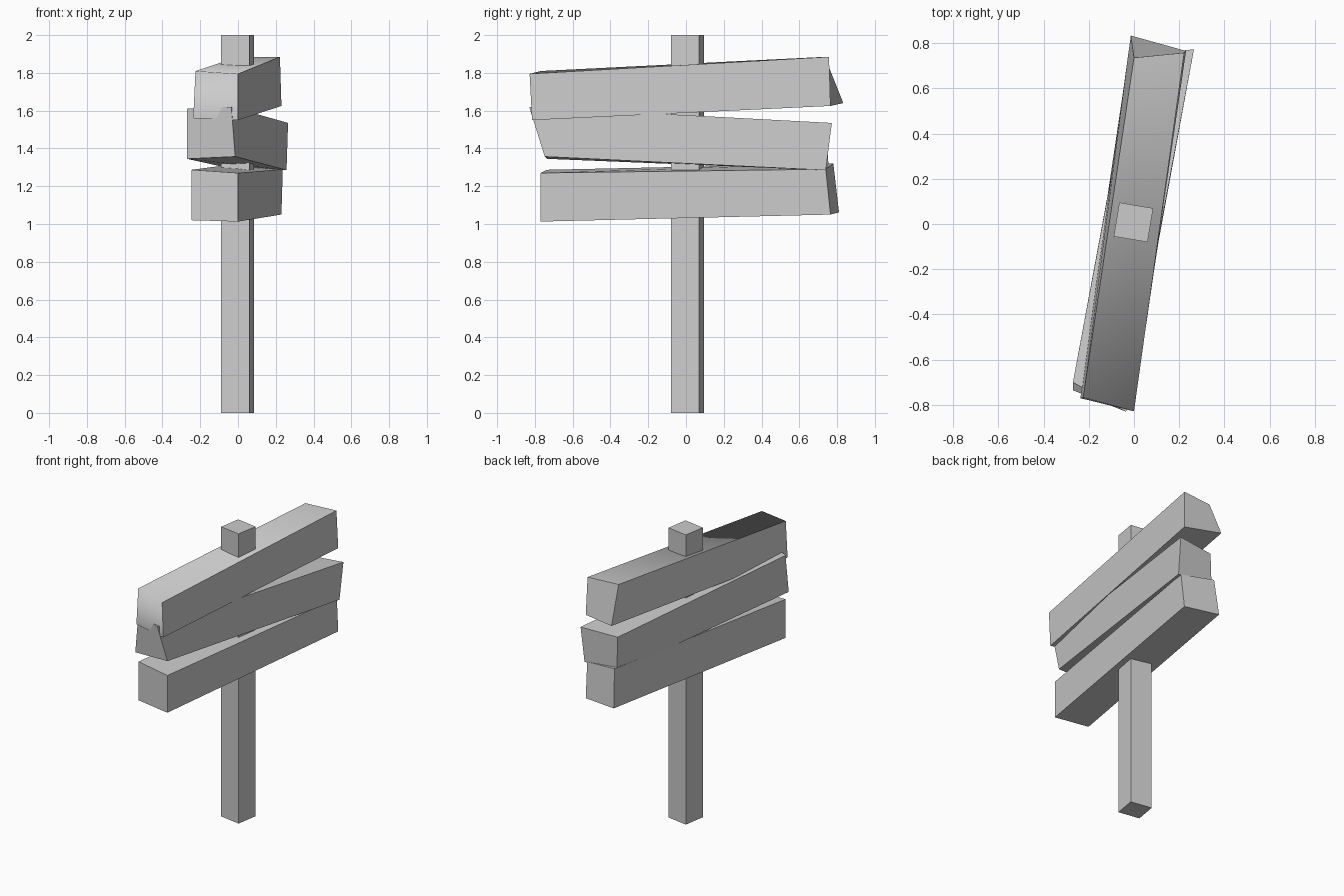
import bpy, bmesh, math

if "Cube" in bpy.data.objects:
    bpy.data.objects.remove(bpy.data.objects["Cube"])


def plank(name, near_end, far_end, soft_front=False):
    """Hand-hewn board; each end lists left-low, right-low, right-high, left-high."""
    bm = bmesh.new()
    a = [bm.verts.new(p) for p in near_end]
    b = [bm.verts.new(p) for p in far_end]
    front = bm.faces.new(a)
    bm.faces.new(b[::-1])
    sides = [bm.faces.new((a[i], b[i], b[(i + 1) % 4], a[(i + 1) % 4])) for i in range(4)]
    bmesh.ops.recalc_face_normals(bm, faces=bm.faces)
    if soft_front:
        # front end and top share one smooth edge, the rest stay sharp
        for e in bm.edges:
            e.smooth = False
        front.smooth = sides[2].smooth = True
        bm.edges.get((a[2], a[3])).smooth = True
    mesh = bpy.data.meshes.new(name)
    bm.to_mesh(mesh)
    bm.free()
    obj = bpy.data.objects.new(name, mesh)
    bpy.context.collection.objects.link(obj)
    return obj


# Square post, turned slightly
bpy.ops.mesh.primitive_cube_add(size=1, location=(-0.0025, 0.0075, 1),
                                rotation=(0, 0, math.radians(-9.5)))
post = bpy.context.object
post.name = "post"
post.scale = (0.152, 0.152, 2)

# Three crooked sign boards
plank("lower_board",
      [(-0.245, -0.735, 1.02), (0, -0.77, 1.013), (0, -0.77, 1.27), (-0.245, -0.735, 1.287)],
      [(-0.015, 0.81, 1.062), (0.23, 0.765, 1.05), (0.237, 0.74, 1.29), (0, 0.78, 1.32)])
plank("middle_board",
      [(-0.27, -0.735, 1.345), (-0.015, -0.748, 1.357), (-0.035, -0.83, 1.62), (-0.27, -0.70, 1.61)],
      [(0, 0.755, 1.285), (0.257, 0.74, 1.285), (0.265, 0.772, 1.535), (0, 0.745, 1.525)])
plank("upper_board",
      [(-0.237, -0.77, 1.56), (0, -0.815, 1.55), (0, -0.828, 1.795), (-0.225, -0.767, 1.81)],
      [(-0.014, 0.833, 1.64), (0.23, 0.765, 1.625), (0.222, 0.757, 1.885), (0, 0.735, 1.885)],
      soft_front=True)
